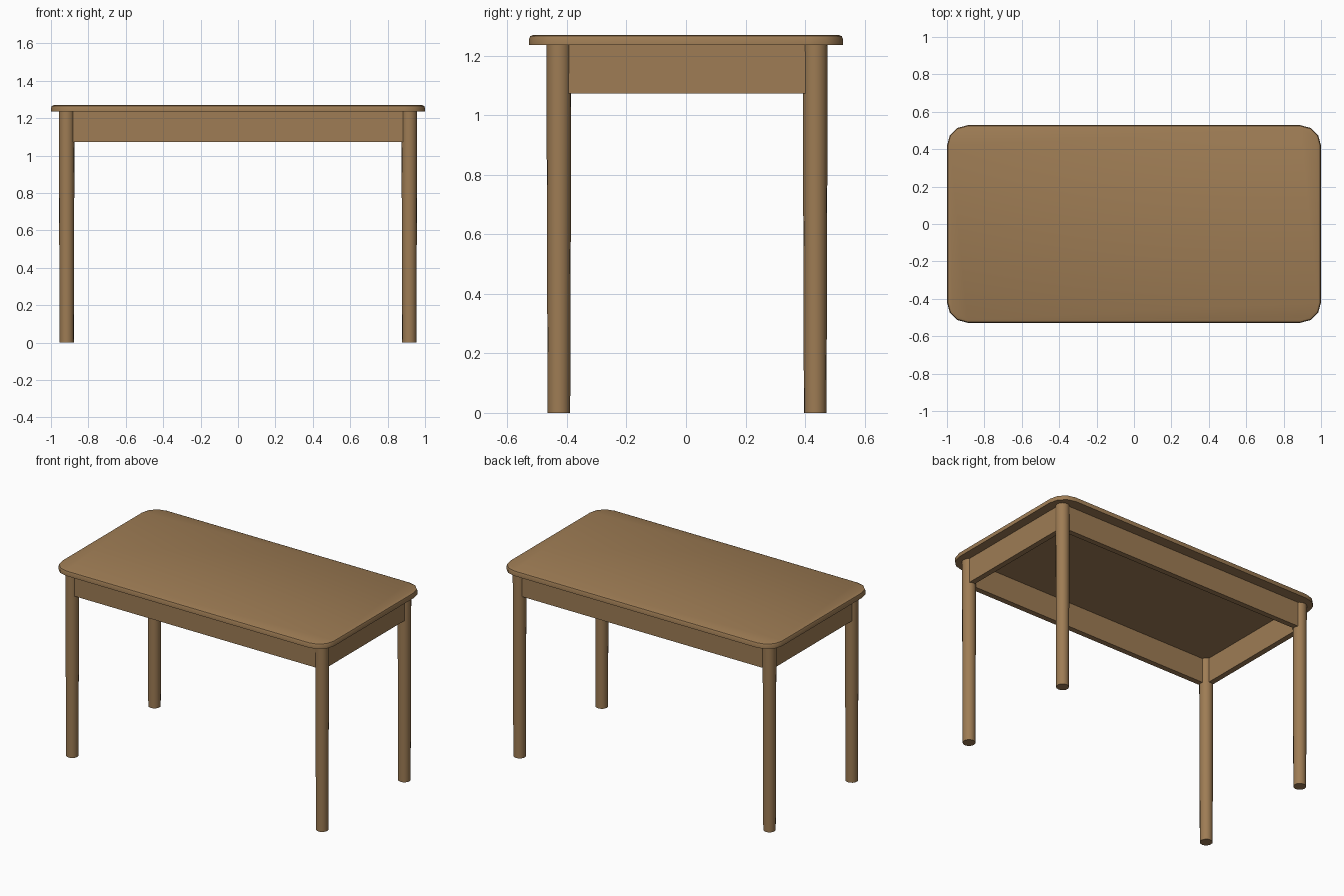
import bpy, bmesh, math

if "Cube" in bpy.data.objects:
    bpy.data.objects.remove(bpy.data.objects["Cube"])

wood = bpy.data.materials.new("warm wood")
wood.diffuse_color = (0.342, 0.202, 0.089, 1.0)
wood.use_nodes = True
wood.node_tree.nodes["Principled BSDF"].inputs["Base Color"].default_value = wood.diffuse_color

TOP_Z, UNDER_Z, APRON_Z = 1.27, 1.235, 1.073
LEG_X, FRONT_Y, BACK_Y = 0.916, -0.427, 0.434


def finish(name, bm, smooth=True):
    bmesh.ops.recalc_face_normals(bm, faces=bm.faces)
    mesh = bpy.data.meshes.new(name)
    bm.to_mesh(mesh)
    bm.free()
    mesh.materials.append(wood)
    obj = bpy.data.objects.new(name, mesh)
    bpy.context.collection.objects.link(obj)
    if smooth:
        bpy.ops.object.select_all(action='DESELECT')
        obj.select_set(True)
        bpy.context.view_layer.objects.active = obj
        bpy.ops.object.shade_smooth_by_angle(angle=math.radians(40))
    return obj


def rounded_outline(hx, hy, r, segments=3):
    pts = []
    for i, (sx, sy) in enumerate([(1, 1), (-1, 1), (-1, -1), (1, -1)]):
        for k in range(segments + 1):
            a = math.pi / 2 * (i + k / segments)
            pts.append((sx * (hx - r) + r * math.cos(a), sy * (hy - r) + r * math.sin(a)))
    return pts


# Table top: rounded slab with an eased upper edge
bm = bmesh.new()
ease = 0.016
rings = [(0, UNDER_Z), (0, TOP_Z - ease), (ease * 0.29, TOP_Z - ease * 0.29), (ease, TOP_Z)]
loops = [[bm.verts.new((x, y, z)) for x, y in rounded_outline(1 - d, 0.528 - d, 0.11 - d)]
         for d, z in rings]
for low, high in zip(loops, loops[1:]):
    for i in range(len(low)):
        j = (i + 1) % len(low)
        bm.faces.new((low[i], low[j], high[j], high[i]))
bm.faces.new(loops[0][::-1])
bm.faces.new(loops[-1])
finish("table_top", bm)


# Round legs, tapering slightly to the floor
def leg(name, x, y):
    bm = bmesh.new()
    bmesh.ops.create_cone(bm, cap_ends=True, segments=16, radius1=0.038,
                          radius2=0.042, depth=UNDER_Z)
    bmesh.ops.translate(bm, verts=bm.verts, vec=(x, y, UNDER_Z / 2))
    finish(name, bm)


for side, x in (("left", -LEG_X), ("right", LEG_X)):
    for end, y in (("front", FRONT_Y), ("back", BACK_Y)):
        leg(f"{end}_{side}_leg", x, y)


# Apron boards running between the legs
def board(name, x0, x1, y0, y1):
    bm = bmesh.new()
    bmesh.ops.create_cube(bm, size=1)
    bmesh.ops.scale(bm, verts=bm.verts, vec=(x1 - x0, y1 - y0, UNDER_Z - APRON_Z))
    bmesh.ops.translate(bm, verts=bm.verts,
                        vec=((x0 + x1) / 2, (y0 + y1) / 2, (UNDER_Z + APRON_Z) / 2))
    finish(name, bm, smooth=False)


OUT, IN = 0.024, 0.012   # board faces either side of the leg centre line
board("front_apron", -LEG_X, LEG_X, FRONT_Y - OUT, FRONT_Y + IN)
board("back_apron", -LEG_X, LEG_X, BACK_Y - IN, BACK_Y + OUT)
board("left_apron", -LEG_X - OUT, -LEG_X + IN, FRONT_Y, BACK_Y)
board("right_apron", LEG_X - IN, LEG_X + OUT, FRONT_Y, BACK_Y)
